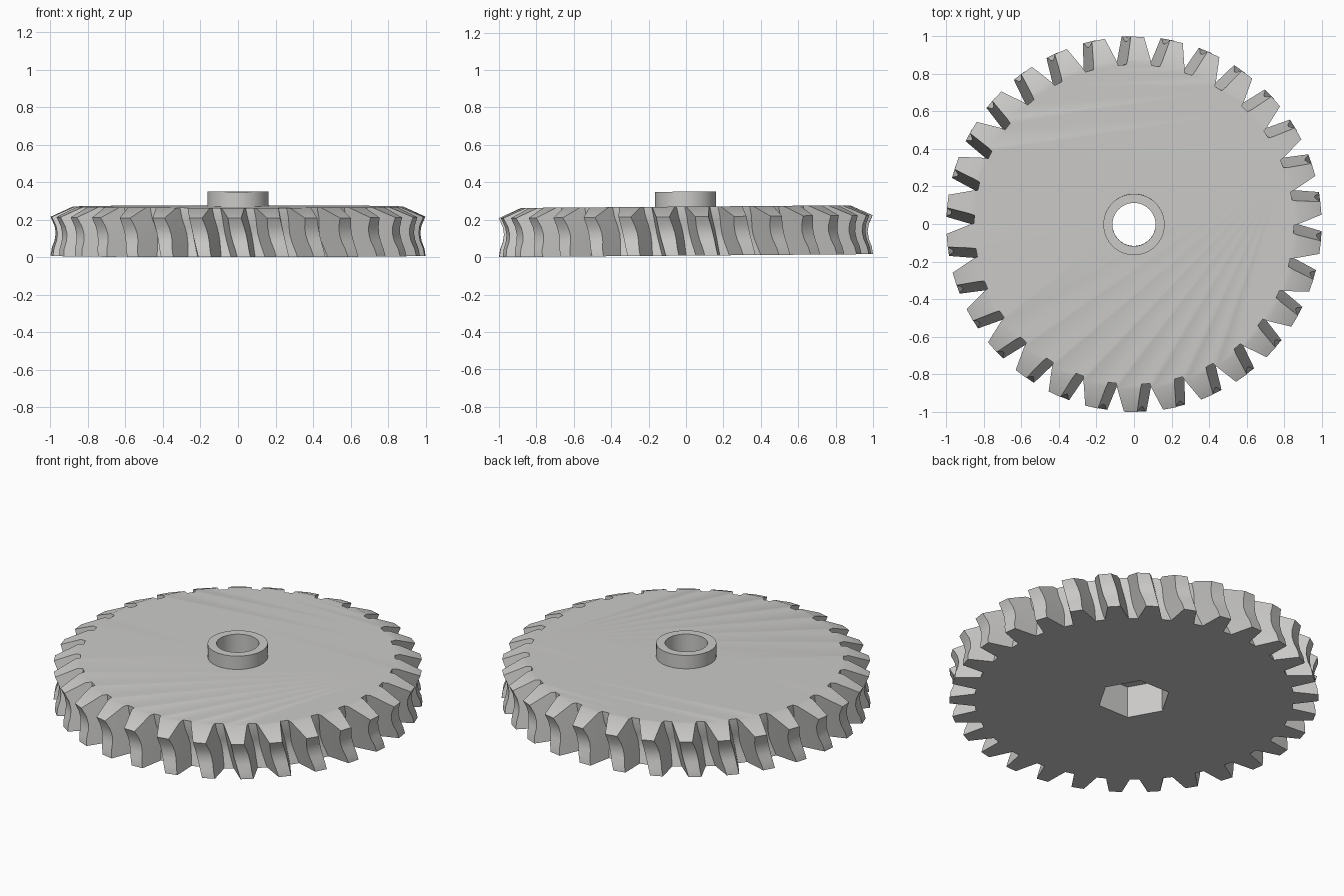
import bpy, bmesh, math

if "Cube" in bpy.data.objects:
    bpy.data.objects.remove(bpy.data.objects["Cube"])

TEETH = 30
THICK = 0.262       # wheel thickness
HUB_TOP = 0.342
TWIST = math.radians(3.6)   # lean of the teeth over the full height
TILT = 0.008

steel = bpy.data.materials.new("steel_grey")
steel.diffuse_color = (0.6, 0.595, 0.585, 1)
steel.use_nodes = True
steel.node_tree.nodes["Principled BSDF"].inputs["Base Color"].default_value = steel.diffuse_color


def finish(name, bm):
    bmesh.ops.recalc_face_normals(bm, faces=bm.faces)
    me = bpy.data.meshes.new(name)
    bm.to_mesh(me)
    bm.free()
    me.materials.append(steel)
    ob = bpy.data.objects.new(name, me)
    bpy.context.collection.objects.link(ob)
    return ob


def activate(ob):
    bpy.ops.object.select_all(action='DESELECT')
    ob.select_set(True)
    bpy.context.view_layer.objects.active = ob


def prism(name, radius, sides, z0, z1):
    bm = bmesh.new()
    rings = [[bm.verts.new((radius * math.cos(math.tau * i / sides),
                            radius * math.sin(math.tau * i / sides), z))
              for i in range(sides)] for z in (z0, z1)]
    for i in range(sides):
        j = (i + 1) % sides
        bm.faces.new((rings[0][i], rings[0][j], rings[1][j], rings[1][i]))
    for r in rings:
        bm.faces.new(r)
    return finish(name, bm)


def cut(ob, cutter):
    activate(ob)
    mod = ob.modifiers.new("cut", 'BOOLEAN')
    mod.operation = 'DIFFERENCE'
    mod.solver = 'EXACT'
    mod.object = cutter
    bpy.ops.object.modifier_apply(modifier=mod.name)


def half_width(r):
    # tooth half thickness, narrowing from root to tip
    return 0.070 - (r - 0.84) / 0.16 * 0.035


# Toothed wheel: (height, tip radius, valley radius), hollowed at mid height
LAYERS = [(0, 1.0, 0.865), (0.04, 0.994, 0.853), (0.08, 0.979, 0.841),
          (0.12, 0.973, 0.836), (0.16, 0.979, 0.841), (0.208, 1.0, 0.852),
          (THICK, 0.88, 0.852)]
bm = bmesh.new()
rings = []
for z, tip, root in LAYERS:
    ring = []
    lean = (0.5 - z / THICK) * TWIST
    for t in range(TEETH):
        a = math.pi / 2 + t * math.tau / TEETH + lean
        mid = (tip + root) / 2
        pts = [(root, -1), (mid, -1), (tip, -1), (tip, 1), (mid, 1), (root, 1)]
        for r, side in pts:
            b = a + side * half_width(r) / r
            ring.append(bm.verts.new((r * math.cos(b), r * math.sin(b), z)))
    rings.append(ring)
n = len(rings[0])
for lo, hi in zip(rings, rings[1:]):
    for i in range(n):
        j = (i + 1) % n
        bm.faces.new((lo[i], lo[j], hi[j], hi[i]))
bm.faces.new(rings[0])
bm.faces.new(rings[-1])
wheel = finish("toothed_wheel", bm)

# Hub collar on top
hub = prism("hub_collar", 0.163, 64, THICK - 0.01, HUB_TOP)

# Round bore through everything, hexagonal socket from below
bore = prism("bore_cutter", 0.115, 64, -0.1, 0.5)
socket = prism("socket_cutter", 0.2, 6, -0.1, 0.19)
cut(wheel, bore)
cut(wheel, socket)
cut(hub, bore)
for c in (bore, socket):
    bpy.data.objects.remove(c)

# Slight tilt of the whole wheel, then crisp edges
for ob in (wheel, hub):
    ob.rotation_euler.x = TILT
    ob.location.z = math.sin(TILT)
    activate(ob)
    bpy.ops.object.shade_smooth_by_angle(angle=math.radians(25))
